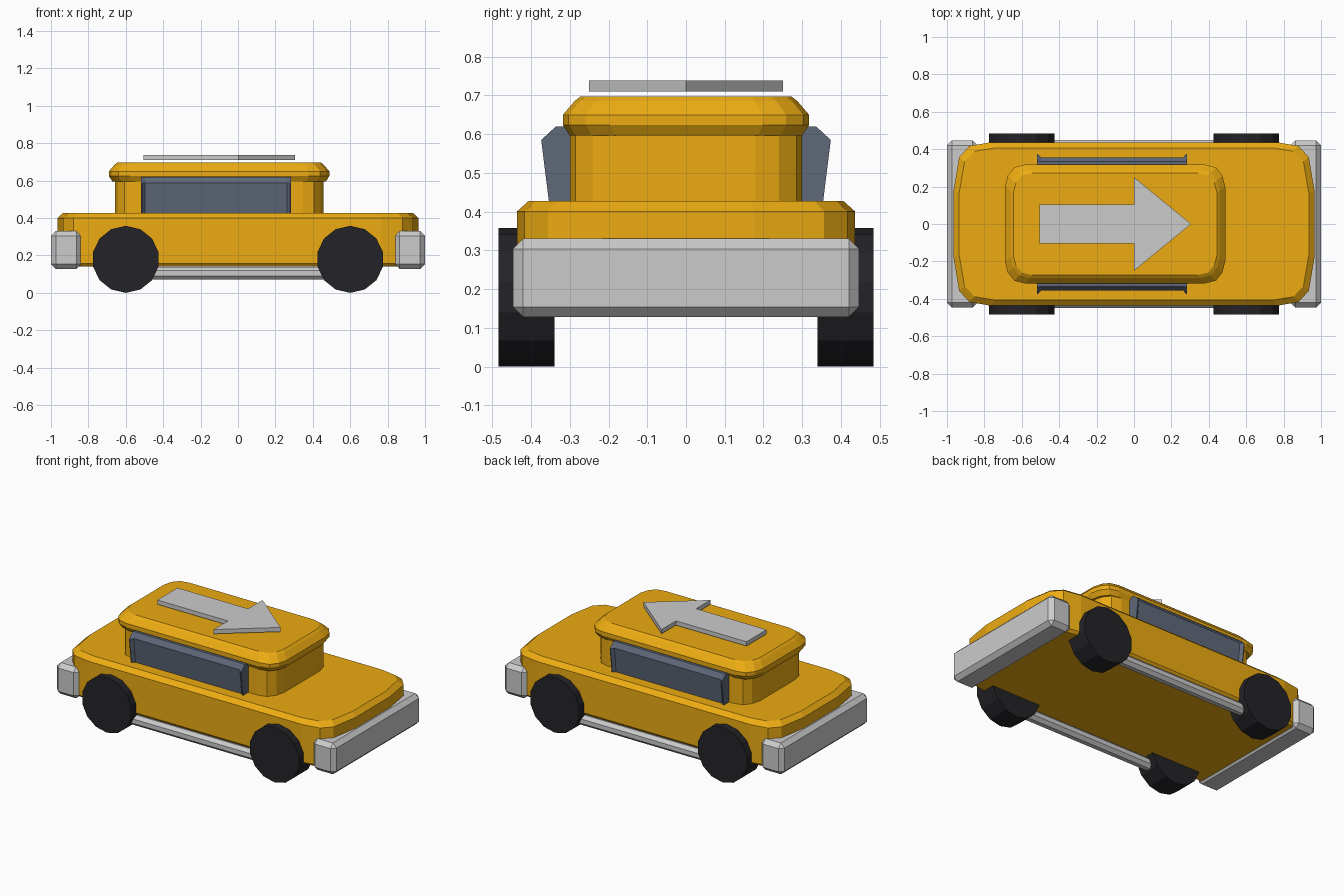
import bpy, bmesh, math
from mathutils import Matrix

if "Cube" in bpy.data.objects:
    bpy.data.objects.remove(bpy.data.objects["Cube"])


def material(name, color):
    m = bpy.data.materials.new(name)
    m.diffuse_color = (*color, 1)
    m.use_nodes = True
    m.node_tree.nodes["Principled BSDF"].inputs["Base Color"].default_value = m.diffuse_color
    return m


YELLOW = material("yellow_paint", (0.84, 0.41, 0.006))
GLASS = material("window_blue_grey", (0.115, 0.14, 0.195))
RUBBER = material("dark_rubber", (0.017, 0.017, 0.021))


def finish(name, bm, mat=None):
    bmesh.ops.recalc_face_normals(bm, faces=bm.faces)
    me = bpy.data.meshes.new(name)
    bm.to_mesh(me)
    bm.free()
    ob = bpy.data.objects.new(name, me)
    bpy.context.collection.objects.link(ob)
    if mat:
        me.materials.append(mat)
    return ob


def loft(bm, rings):
    """Skin equal-length point rings and cap both ends."""
    vs = [[bm.verts.new(p) for p in r] for r in rings]
    n = len(vs[0])
    for a, b in zip(vs, vs[1:]):
        for i in range(n):
            bm.faces.new((a[i], a[(i + 1) % n], b[(i + 1) % n], b[i]))
    bm.faces.new(vs[0])
    bm.faces.new(vs[-1])


def rounded_shell(name, cx, hx, hy, corner, profile, mat):
    """Rounded plan outline stacked through (inset, z) levels."""
    q = [(hx - a, hy - b) for a, b in corner]
    plan = (q + [(-x, y) for x, y in reversed(q)] + [(-x, -y) for x, y in q]
            + [(x, -y) for x, y in reversed(q)])
    bm = bmesh.new()
    loft(bm, [[(cx + x * (hx - i) / hx, y * (hy - i) / hy, z) for x, y in plan]
              for i, z in profile])
    return finish(name, bm, mat)


# Body, cabin and roof
rounded_shell("body", 0, 0.965, 0.437,
              [(0, 0.26), (0.03, 0.08), (0.085, 0.02), (0.2, 0)],
              [(0.015, 0.14), (0, 0.157), (0, 0.40), (0.03, 0.427)], YELLOW)
soft = [(0, 0.12), (0.015, 0.06), (0.05, 0.015), (0.11, 0)]
rounded_shell("cabin", -0.1, 0.557, 0.30, soft, [(0, 0.42), (0, 0.63)], YELLOW)
rounded_shell("roof", -0.101, 0.589, 0.318, soft,
              [(0.018, 0.596), (0, 0.624), (0, 0.65), (0.03, 0.685), (0.045, 0.697)],
              YELLOW)

# Bumpers
for s, end in ((1, "front"), (-1, "rear")):
    bm = bmesh.new()
    bmesh.ops.create_cube(bm, size=1, matrix=Matrix.Translation((s * 0.919, 0, 0.229))
                          @ Matrix.Diagonal((0.162, 0.894, 0.202, 1)))
    bmesh.ops.bevel(bm, geom=bm.edges[:], offset=0.026, segments=1, affect='EDGES')
    finish(end + "_bumper", bm)

for s, side in ((1, "left"), (-1, "right")):
    # Wheels with a vertex at the bottom
    for x, end in ((0.6, "front"), (-0.6, "rear")):
        bm = bmesh.new()
        circle = [(x + 0.179 * math.sin(a), 0.179 - 0.179 * math.cos(a))
                  for a in (math.tau * k / 14 for k in range(14))]
        loft(bm, [[(px, s * y, pz) for px, pz in circle] for y in (0.34, 0.484)])
        finish(f"{end}_{side}_wheel", bm, RUBBER)

    # Side rail tube
    bm = bmesh.new()
    tube = [(0.415 + 0.037 * math.cos(a), 0.105 + 0.037 * math.sin(a))
            for a in (math.tau * (k + 0.5) / 8 for k in range(8))]
    loft(bm, [[(x, s * y, z) for y, z in tube] for x in (-0.52, 0.52)])
    finish(side + "_rail", bm)

    # Side window: recessed pane with a tapered fin at each end
    pane = [(0.29, 0.425), (0.338, 0.425), (0.356, 0.588), (0.333, 0.62), (0.29, 0.62)]
    fin = [(0.29, 0.425), (0.354, 0.425), (0.374, 0.585), (0.336, 0.62), (0.29, 0.62)]
    bm = bmesh.new()
    loft(bm, [[(x, s * y, z) for y, z in prof] for x, prof in
              ((-0.518, fin), (-0.513, fin), (-0.497, pane),
               (0.263, pane), (0.279, fin), (0.284, fin))])
    finish(side + "_window", bm, GLASS)

# Roof arrow pointing forward
arrow = [(-0.505, -0.103), (0, -0.103), (0, -0.25), (0.305, 0),
         (0, 0.25), (0, 0.103), (-0.505, 0.103)]
bm = bmesh.new()
loft(bm, [[(x, y, z) for x, y in arrow] for z in (0.71, 0.738)])
finish("roof_arrow", bm)
